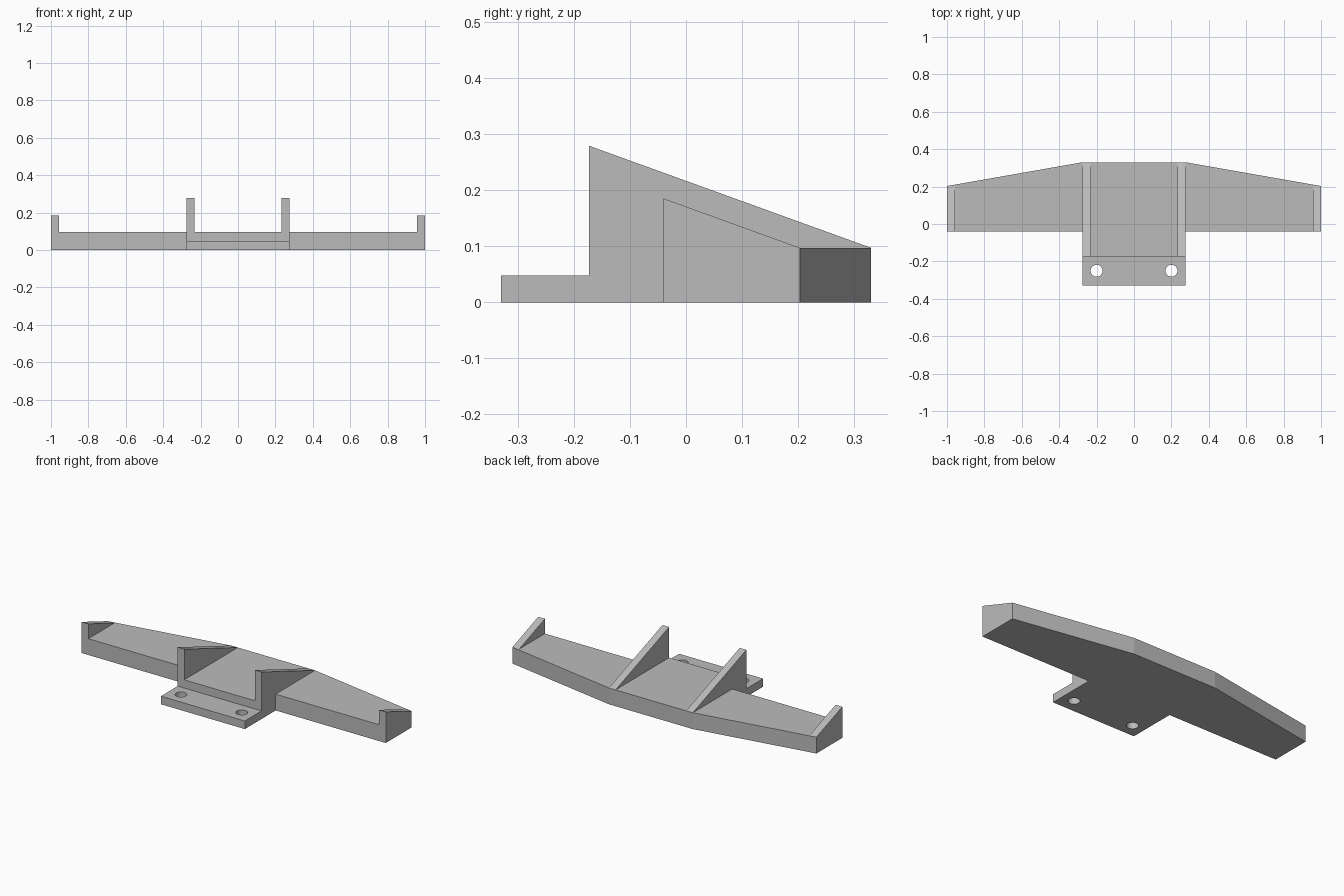
import bpy
import bmesh
from mathutils import Vector

cube = bpy.data.objects.get("Cube")
if cube:
    bpy.data.objects.remove(cube, do_unlink=True)

grey = bpy.data.materials.new("plain grey")
grey.use_nodes = True
grey.diffuse_color = (0.5, 0.5, 0.5, 1)
grey.node_tree.nodes["Principled BSDF"].inputs["Base Color"].default_value = (0.5, 0.5, 0.5, 1)

DECK = 0.097      # deck height
FLANGE = 0.048    # mounting flange height
HALF = 0.276      # half width of the middle section
FIN = 0.044       # fin thickness
BACK, TIP_BACK = 0.33, 0.203
WING_FRONT, MID_FRONT, FLANGE_FRONT = -0.04, -0.173, -0.33


def prism(name, points, depth):
    """Extrude a flat outline of 3D points along a depth vector."""
    bm = bmesh.new()
    face = bm.faces.new([bm.verts.new(p) for p in points])
    grown = bmesh.ops.extrude_face_region(bm, geom=[face])["geom"]
    moved = [g for g in grown if isinstance(g, bmesh.types.BMVert)]
    bmesh.ops.translate(bm, verts=moved, vec=Vector(depth))
    bmesh.ops.recalc_face_normals(bm, faces=bm.faces)
    mesh = bpy.data.meshes.new(name)
    bm.to_mesh(mesh)
    bm.free()
    mesh.materials.append(grey)
    obj = bpy.data.objects.new(name, mesh)
    bpy.context.collection.objects.link(obj)
    return obj


def slab(name, outline, height):
    return prism(name, [(x, y, 0) for x, y in outline], (0, 0, height))


def fin(name, outer, side, front, back, height):
    profile = [(front, DECK), (back, DECK), (front, height)]
    return prism(name, [(side * outer, y, z) for y, z in profile], (-side * FIN, 0, 0))


# Middle deck and mounting flange
slab("middle_deck", [(-HALF, MID_FRONT), (HALF, MID_FRONT), (HALF, BACK), (-HALF, BACK)], DECK)
flange = slab("mounting_flange", [(-HALF, FLANGE_FRONT), (HALF, FLANGE_FRONT),
                                  (HALF, MID_FRONT), (-HALF, MID_FRONT)], FLANGE)

# Tapered wings and wedge fins, mirrored
for label, side in (("left", 1), ("right", -1)):
    slab(label + "_wing", [(side * HALF, WING_FRONT), (side, WING_FRONT),
                           (side, TIP_BACK), (side * HALF, BACK)], DECK)
    fin(label + "_inner_fin", HALF, side, MID_FRONT, BACK, 0.279)
    fin(label + "_end_fin", 1, side, WING_FRONT, TIP_BACK, 0.185)

    # Bolt hole through the flange
    bpy.ops.mesh.primitive_cylinder_add(vertices=32, radius=0.032, depth=0.3,
                                        location=(side * 0.2, -0.25, 0))
    cutter = bpy.context.object
    cutter.name = label + "_hole_cutter"
    cutter.hide_render = True
    cutter.data.materials.append(grey)
    mod = flange.modifiers.new("bolt_hole", "BOOLEAN")
    mod.operation = "DIFFERENCE"
    mod.solver = "EXACT"
    mod.object = cutter
    bpy.context.view_layer.objects.active = flange
    bpy.ops.object.modifier_apply(modifier=mod.name)
    bpy.data.objects.remove(cutter, do_unlink=True)

# Smooth hole walls with crisp edges
bpy.ops.object.select_all(action="DESELECT")
flange.select_set(True)
bpy.context.view_layer.objects.active = flange
bpy.ops.object.shade_smooth_by_angle()
